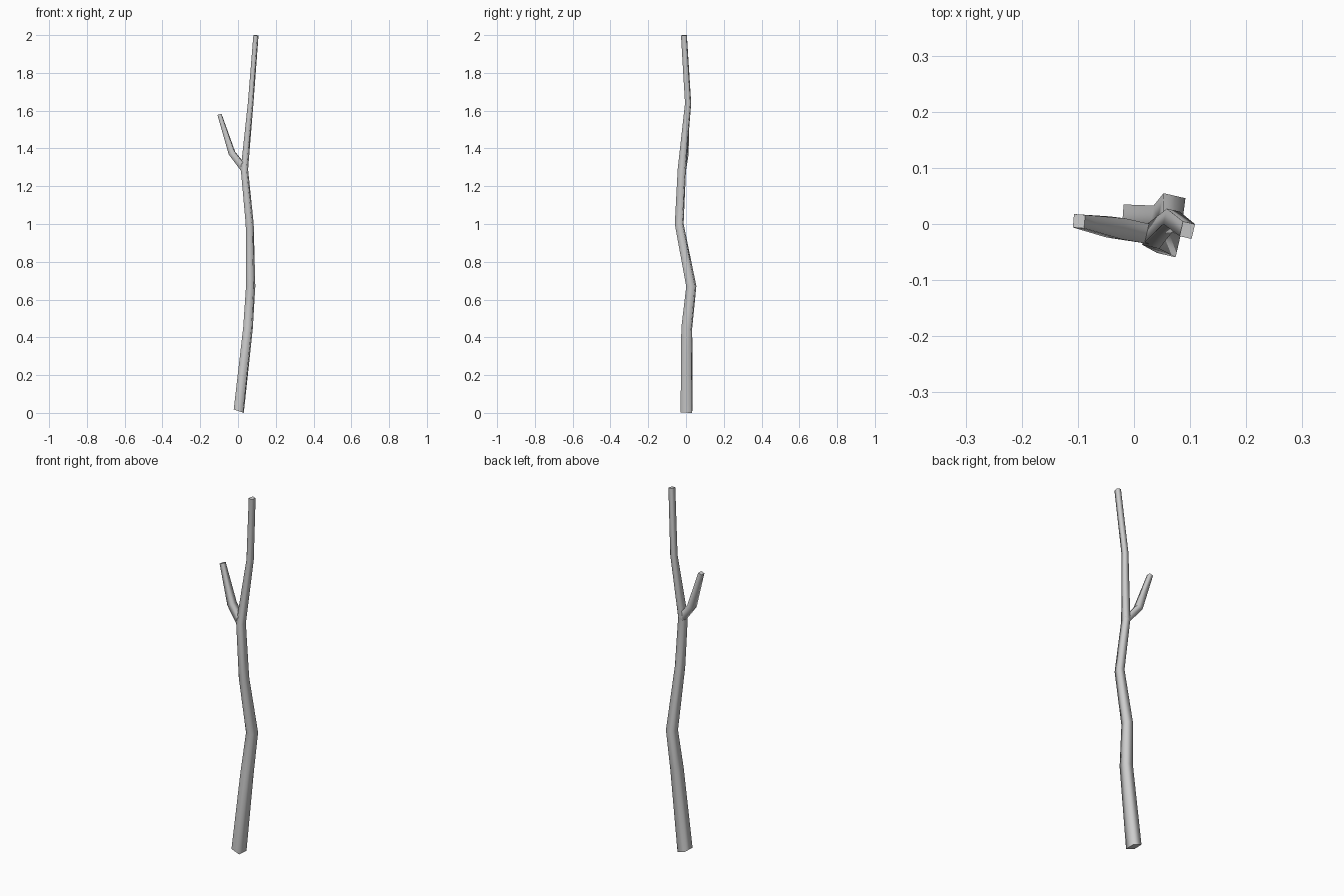
import bpy, bmesh, math
from mathutils import Vector

if "Cube" in bpy.data.objects:
    bpy.data.objects.remove(bpy.data.objects["Cube"])


def limb(name, stations, first_dir=None, cap_start=True):
    """Four-sided tapering tube. Station: (x, y, z, width, depth, twist in degrees)."""
    pts = [Vector(s[:3]) for s in stations]
    bm = bmesh.new()
    rings = []
    last = len(pts) - 1
    for i, (p, s) in enumerate(zip(pts, stations)):
        a = (p - pts[i - 1]).normalized() if i else Vector()
        b = (pts[i + 1] - p).normalized() if i < last else Vector()
        t = (a + b).normalized()
        if i == 0 and first_dir:
            t = Vector(first_dir).normalized()
        r = math.radians(s[5])
        u = Vector((math.cos(r), math.sin(r), 0))
        u = (u - t * u.dot(t)).normalized()
        v = t.cross(u)
        rings.append([bm.verts.new(p + u * sx * s[3] / 2 + v * sy * s[4] / 2)
                      for sx, sy in ((-1, -1), (1, -1), (1, 1), (-1, 1))])
    for lo, hi in zip(rings, rings[1:]):
        for k in range(4):
            n = (k + 1) % 4
            bm.faces.new((lo[k], lo[n], hi[n], hi[k])).smooth = True
    # flat cut ends with crisp rims
    caps = [bm.faces.new(rings[-1])]
    if cap_start:
        caps.append(bm.faces.new(rings[0][::-1]))
    for f in caps:
        for e in f.edges:
            e.smooth = False
    me = bpy.data.meshes.new(name)
    bm.to_mesh(me)
    bm.free()
    ob = bpy.data.objects.new(name, me)
    bpy.context.collection.objects.link(ob)
    return ob


# main stem, cut at a slant at the foot
limb("main_stem", [
    (0.004, 0.003, 0.009, 0.052, 0.060, -4),
    (0.053, 0.004, 0.45, 0.044, 0.052, -8),
    (0.067, 0.028, 0.67, 0.040, 0.046, -13),
    (0.062, -0.036, 1.00, 0.034, 0.040, -13),
    (0.034, -0.022, 1.29, 0.031, 0.038, -13),
    (0.067, 0.011, 1.64, 0.024, 0.028, -13),
    (0.095, -0.011, 1.999, 0.022, 0.027, -13),
], first_dir=(0.33, 0, 1))

# side twig, starting inside the stem
limb("side_twig", [
    (0.036, -0.020, 1.288, 0.036, 0.034, -10),
    (-0.032, -0.007, 1.375, 0.033, 0.038, -8),
    (-0.098, 0.005, 1.58, 0.021, 0.024, -5),
], cap_start=False)
